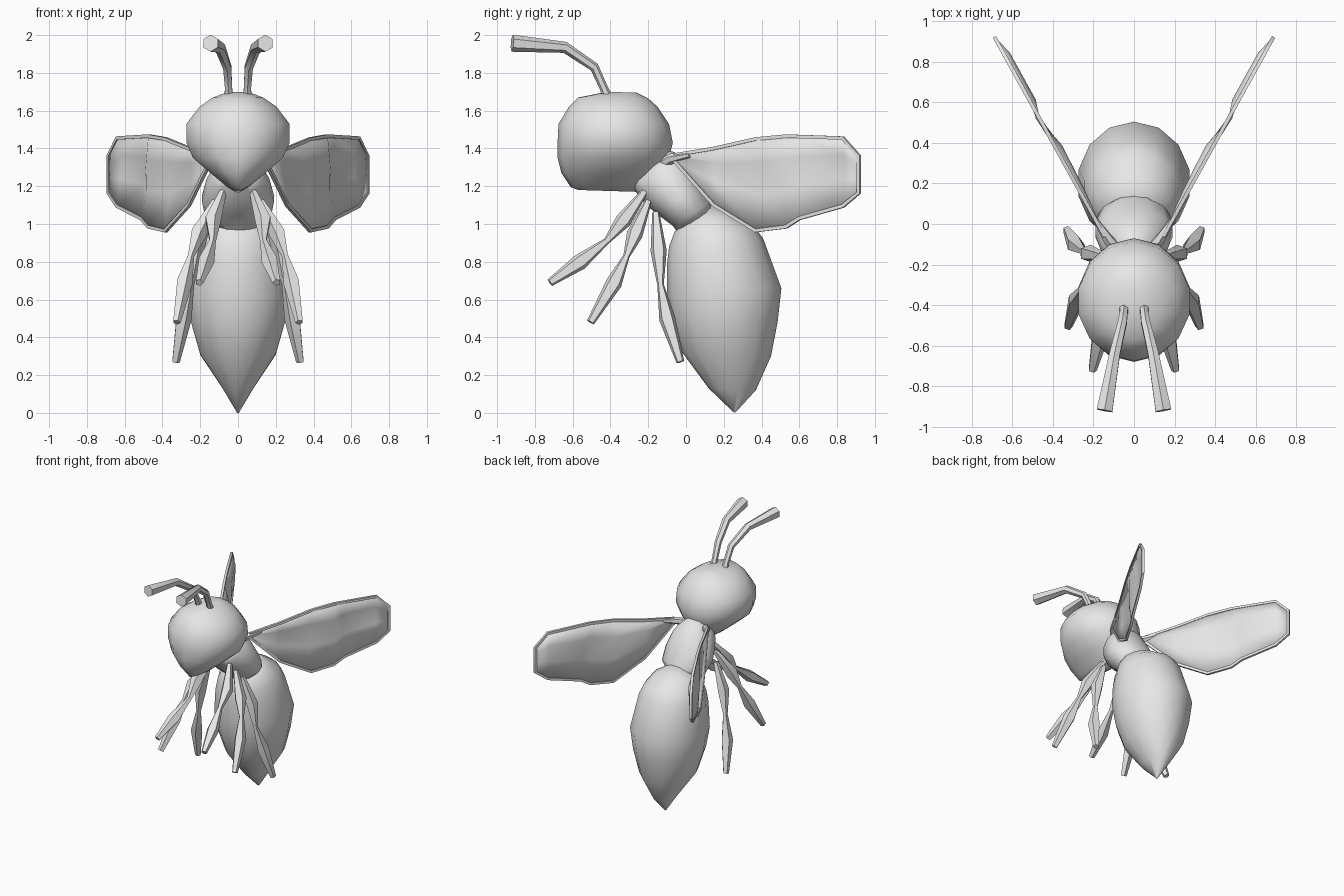
import bpy, math
from mathutils import Vector

if "Cube" in bpy.data.objects:
    bpy.data.objects.remove(bpy.data.objects["Cube"])

grey = bpy.data.materials.new("light_grey")
grey.diffuse_color = (0.8, 0.8, 0.8, 1)
grey.use_nodes = True
grey.node_tree.nodes["Principled BSDF"].inputs["Base Color"].default_value = grey.diffuse_color


def make(name, verts, faces, angle=50, mirror=False, thickness=0):
    mesh = bpy.data.meshes.new(name)
    mesh.from_pydata(verts, [], faces)
    mesh.materials.append(grey)
    ob = bpy.data.objects.new(name, mesh)
    bpy.context.collection.objects.link(ob)
    bpy.ops.object.select_all(action='DESELECT')
    bpy.context.view_layer.objects.active = ob
    ob.select_set(True)
    bpy.ops.object.mode_set(mode='EDIT')
    bpy.ops.mesh.select_all(action='SELECT')
    bpy.ops.mesh.normals_make_consistent(inside=False)
    bpy.ops.object.mode_set(mode='OBJECT')
    bpy.ops.object.shade_smooth_by_angle(angle=math.radians(angle))
    if thickness:
        m = ob.modifiers.new("Solidify", 'SOLIDIFY')
        m.thickness, m.offset = thickness, 0
    if mirror:
        ob.modifiers.new("Mirror", 'MIRROR').use_mirror_merge = False
    return ob


def skin(rings, closed=False):
    """Bridge equal rings of points into faces."""
    n, k = len(rings[0]), len(rings)
    verts = [p for r in rings for p in r]
    faces = []
    for i in range(k if closed else k - 1):
        a, b = i * n, (i + 1) % k * n
        faces += [(a + j, a + (j + 1) % n, b + (j + 1) % n, b + j) for j in range(n)]
    if not closed:
        faces += [tuple(range(n)), tuple(range((k - 1) * n, k * n))]
    return verts, faces


def loft(name, sections, sides=14):
    """Each section: back point (y, z), front point (y, z), half width."""
    rings = []
    for yb, zb, yf, zf, rx in sections:
        c = Vector((0, (yb + yf) / 2, (zb + zf) / 2))
        h = Vector((0, (yb - yf) / 2, (zb - zf) / 2))
        ring = []
        for j in range(sides):
            a = 2 * math.pi * j / sides
            ring.append(c + h * math.cos(a) + Vector((rx * math.sin(a), 0, 0)))
        rings.append(ring)
    return make(name, *skin(rings), angle=60)


def tube(name, path, sides=6, closed=False):
    """Each path point: x, y, z, radius."""
    pts = [Vector(p[:3]) for p in path]
    n, rings = len(pts), []
    for i, p in enumerate(pts):
        if closed:
            t = pts[(i + 1) % n] - pts[i - 1]
        else:
            t = pts[min(i + 1, n - 1)] - pts[max(i - 1, 0)]
        t.normalize()
        if closed:
            u = Vector((0.876, -0.482, 0))
        else:
            u = Vector((1, 0, 0))
        u = (u - t * u.dot(t)).normalized()
        v = t.cross(u)
        rings.append([p + path[i][3] * (u * math.cos(a) + v * math.sin(a))
                      for a in (2 * math.pi * (j + 0.5) / sides for j in range(sides))])
    return make(name, *skin(rings, closed), mirror=True)


# Body
loft("head", [
    (-0.26, 1.695, -0.42, 1.70, 0.06),
    (-0.20, 1.665, -0.57, 1.67, 0.14),
    (-0.15, 1.62, -0.62, 1.62, 0.21),
    (-0.09, 1.53, -0.675, 1.53, 0.28),
    (-0.07, 1.43, -0.68, 1.43, 0.28),
    (-0.09, 1.35, -0.68, 1.35, 0.245),
    (-0.13, 1.27, -0.66, 1.27, 0.15),
    (-0.20, 1.20, -0.61, 1.195, 0.06),
    (-0.25, 1.17, -0.57, 1.18, 0.02)])
loft("thorax", [
    (-0.12, 1.40, -0.29, 1.20, 0.09),
    (-0.06, 1.38, -0.25, 1.15, 0.14),
    (0.01, 1.33, -0.21, 1.10, 0.17),
    (0.07, 1.22, -0.15, 1.05, 0.195),
    (0.13, 1.12, -0.07, 0.99, 0.18),
    (0.15, 1.06, -0.04, 0.95, 0.12)])
loft("abdomen", [
    (0.14, 1.10, -0.01, 1.02, 0.09),
    (0.24, 1.06, -0.06, 0.96, 0.18),
    (0.36, 0.99, -0.09, 0.88, 0.225),
    (0.41, 0.92, -0.10, 0.79, 0.25),
    (0.505, 0.66, -0.10, 0.62, 0.28),
    (0.485, 0.48, -0.075, 0.48, 0.255),
    (0.45, 0.30, -0.02, 0.32, 0.205),
    (0.37, 0.12, 0.12, 0.13, 0.08),
    (0.26, 0.0, 0.25, 0.005, 0.006)])

# Antennae
tube("antenna", [
    (0.05, -0.41, 1.66, 0.026), (0.05, -0.435, 1.72, 0.022),
    (0.057, -0.485, 1.83, 0.025), (0.095, -0.64, 1.935, 0.03),
    (0.145, -0.92, 1.957, 0.045)])

# Legs: thin joints with swollen thigh and shin
WIDTHS = (0.02, 0.045, 0.018, 0.045, 0.022)
LEGS = {
    "front_leg": [(0.08, -0.22, 1.17), (0.135, -0.33, 1.02), (0.135, -0.42, 0.91),
                  (0.17, -0.56, 0.80), (0.205, -0.72, 0.69)],
    "middle_leg": [(0.12, -0.20, 1.12), (0.21, -0.27, 0.95), (0.25, -0.315, 0.83),
                   (0.285, -0.38, 0.69), (0.325, -0.505, 0.48)],
    "rear_leg": [(0.15, -0.16, 1.06), (0.225, -0.145, 0.86), (0.25, -0.135, 0.68),
                 (0.29, -0.10, 0.50), (0.33, -0.03, 0.27)],
}
for name, pts in LEGS.items():
    tube(name, [(*p, w) for p, w in zip(pts, WIDTHS)], sides=5)


# Wings: a pleated membrane held in a raised rim
def wing_point(y, z, depth=0):
    return Vector((0.145 + 0.553 * (y + 0.06) + 0.876 * depth, y - 0.482 * depth, z))


# Columns: y, upper edge, lower edge, pleat depth
columns = [(-0.06, 1.365, 1.335, 0), (0.15, 1.40, 1.10, -0.02), (0.37, 1.45, 0.965, -0.03),
           (0.53, 1.465, 0.985, 0.012), (0.60, 1.463, 1.03, -0.025),
           (0.83, 1.455, 1.095, -0.025), (0.915, 1.36, 1.165, 0)]
rows = (0, 0.25, 0.6, 1)
verts, faces = [], []
for y, top, low, d in columns:
    for r, k in zip(rows, (0, 1, 0.8, 0)):
        verts.append(wing_point(y, top + (low - top) * r, d * k))
w = len(rows)
for i in range(len(columns) - 1):
    for j in range(w - 1):
        a = i * w + j
        faces.append((a, a + 1, a + w + 1, a + w))
make("wing_membrane", verts, faces, mirror=True, thickness=0.008)

outline = [(c[0], c[1]) for c in columns] + [(c[0], c[2]) for c in reversed(columns)]
tube("wing_rim", [(*wing_point(*p), 0.013) for p in outline], sides=4, closed=True)
tube("wing_root", [(0.08, -0.12, 1.32, 0.03), (0.125, -0.08, 1.345, 0.028),
                   (0.19, 0.02, 1.365, 0.014)])
